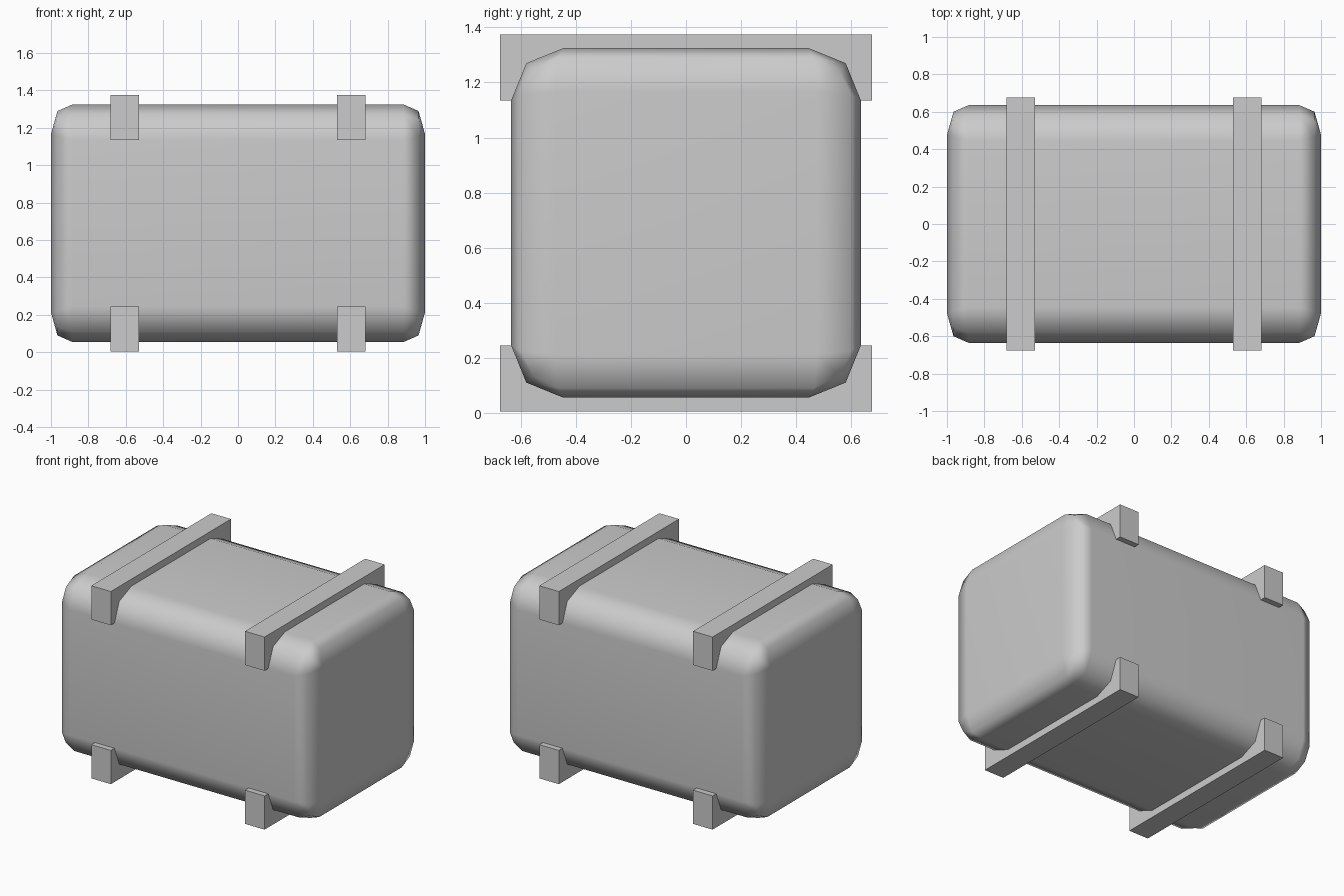
import bpy
import bmesh

cube = bpy.data.objects.get("Cube")
if cube:
    bpy.data.objects.remove(cube, do_unlink=True)

MID = 0.69      # height of the body's centre line
HALF = 0.635    # half width and half height of the body

grey = bpy.data.materials.new("plain grey")
grey.use_nodes = True
grey.diffuse_color = (0.6, 0.6, 0.6, 1)
grey.node_tree.nodes["Principled BSDF"].inputs["Base Color"].default_value = (0.6, 0.6, 0.6, 1)


def finish(bm, name):
    bmesh.ops.recalc_face_normals(bm, faces=bm.faces)
    mesh = bpy.data.meshes.new(name)
    bm.to_mesh(mesh)
    bm.free()
    mesh.materials.append(grey)
    obj = bpy.data.objects.new(name, mesh)
    bpy.context.collection.objects.link(obj)
    return obj


def section(half, flat, mid):
    """Closed square outline with two-step rounded corners."""
    corner = [(half, flat), (mid, mid), (flat, half)]
    points = []
    for sy, sz in ((1, 1), (-1, 1), (-1, -1), (1, -1)):
        turn = corner if sy == sz else corner[::-1]
        points += [(sy * y, sz * z) for y, z in turn]
    return points


# Body: rounded box lofted along x, ending in flat square faces
end, shoulder, full = (0.477,) * 3, (0.6, 0.465, 0.555), (HALF, 0.445, 0.58)
stations = [(-1, end), (-0.965, shoulder), (-0.885, full),
            (0.885, full), (0.965, shoulder), (1, end)]
bm = bmesh.new()
rings = [[bm.verts.new((x, y, MID + z)) for y, z in section(*shape)]
         for x, shape in stations]
for a, b in zip(rings, rings[1:]):
    for i in range(len(a)):
        j = (i + 1) % len(a)
        bm.faces.new((a[i], a[j], b[j], b[i]))
bm.faces.new(rings[0])
bm.faces.new(rings[-1])
# Merge the corners of the square ends to single points
bmesh.ops.remove_doubles(bm, verts=bm.verts, dist=0.001)
for face in bm.faces:
    face.smooth = True
body = finish(bm, "body")
weighted = body.modifiers.new("even shading", 'WEIGHTED_NORMAL')
weighted.keep_sharp = True

# Brackets: straight outside, inner edge hugging the body's rounded corners
inner = [(HALF, 0.445), (0.58, 0.58), (0.445, HALF)]
outline = [(-0.675, 0.445), (-0.675, 0.685), (0.675, 0.685), (0.675, 0.445)]
outline += inner + [(-y, z) for y, z in inner[::-1]]
for level, up in (("upper", 1), ("lower", -1)):
    for side, x in (("left", 0.605), ("right", -0.605)):
        bm = bmesh.new()
        face = bm.faces.new([bm.verts.new((x - 0.077, y, MID + up * z)) for y, z in outline])
        grown = bmesh.ops.extrude_face_region(bm, geom=[face], use_keep_orig=True)
        moved = [v for v in grown["geom"] if isinstance(v, bmesh.types.BMVert)]
        bmesh.ops.translate(bm, verts=moved, vec=(0.154, 0, 0))
        finish(bm, f"{level}_{side}_bracket")
